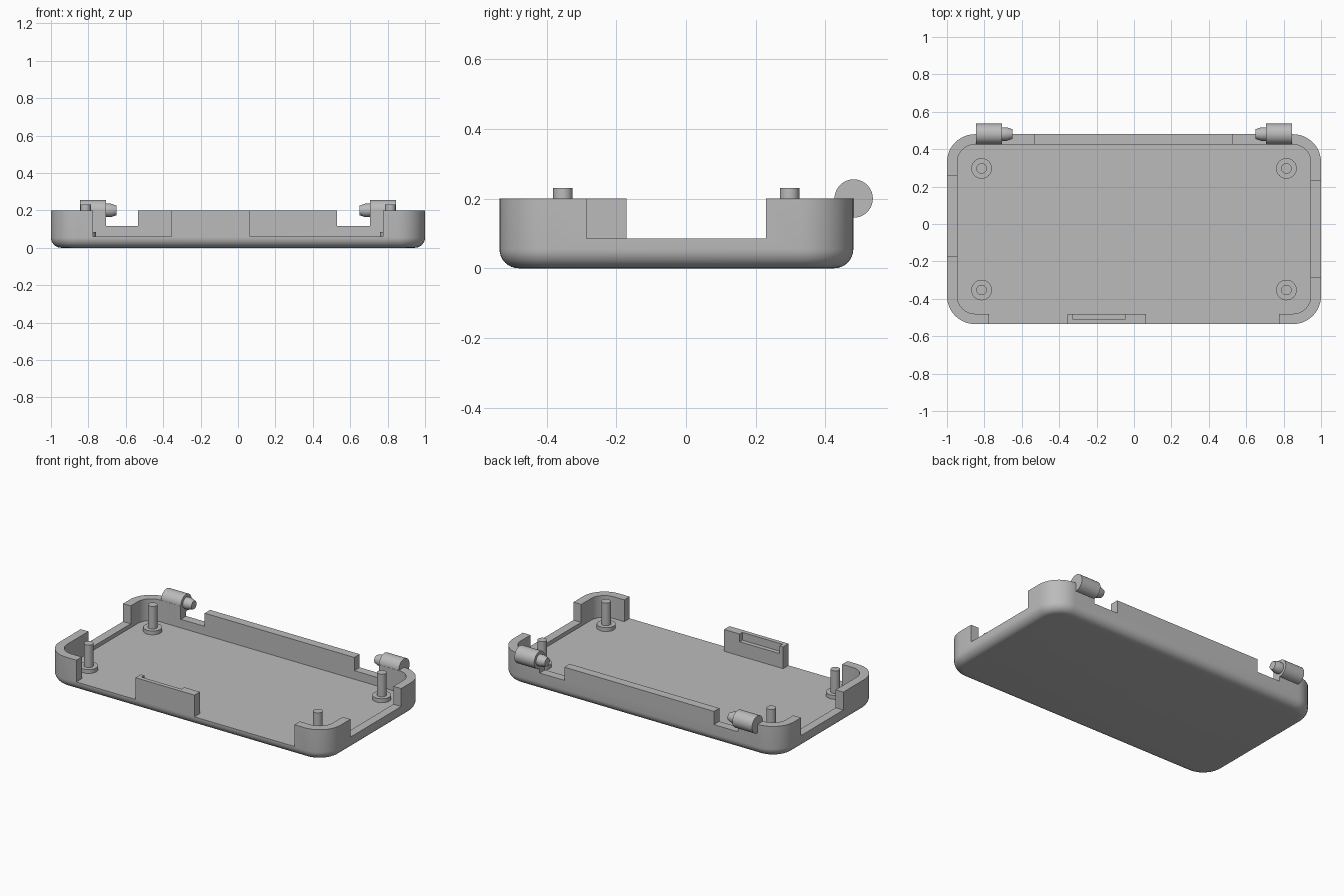
import bpy, bmesh, math
from mathutils import Matrix, Vector

if "Cube" in bpy.data.objects:
    bpy.data.objects.remove(bpy.data.objects["Cube"])

grey = bpy.data.materials.new("plain grey")
grey.use_nodes = True
colour = (0.5, 0.5, 0.5, 1)
grey.diffuse_color = colour
grey.node_tree.nodes["Principled BSDF"].inputs["Base Color"].default_value = colour

X, Y0, Y1, TOP = 1.0, -0.535, 0.48, 0.2
WALL, FLOOR, CORNER, FILLET = 0.055, 0.06, 0.15, 0.055


def finish(bm, name):
    bmesh.ops.recalc_face_normals(bm, faces=bm.faces)
    mesh = bpy.data.meshes.new(name)
    bm.to_mesh(mesh)
    bm.free()
    obj = bpy.data.objects.new(name, mesh)
    bpy.context.collection.objects.link(obj)
    mesh.materials.append(grey)
    return obj


def activate(obj):
    bpy.ops.object.select_all(action='DESELECT')
    obj.select_set(True)
    bpy.context.view_layer.objects.active = obj


def smooth(obj):
    activate(obj)
    bpy.ops.object.shade_smooth_by_angle(angle=math.radians(35))


def skin(rings, name):
    """Join closed rings of points in order and cap both ends."""
    bm = bmesh.new()
    loops = [[bm.verts.new(p) for p in ring] for ring in rings]
    n = len(loops[0])
    for a, b in zip(loops, loops[1:]):
        for i in range(n):
            j = (i + 1) % n
            bm.faces.new((a[i], a[j], b[j], b[i]))
    bm.faces.new(loops[0])
    bm.faces.new(loops[-1])
    return finish(bm, name)


def rounded_ring(inset, z, steps=12):
    """Rounded rectangle outline, moved inwards by inset."""
    r = CORNER - inset
    corners = [(X, Y1), (-X, Y1), (-X, Y0), (X, Y0)]
    pts = []
    for k, (cx, cy) in enumerate(corners):
        cx -= math.copysign(CORNER, cx)
        cy -= math.copysign(CORNER, cy)
        for i in range(steps + 1):
            t = math.pi / 2 * (k + i / steps)
            pts.append((cx + r * math.cos(t), cy + r * math.sin(t), z))
    return pts


def lathe(name, profile, origin, axis, sides=40):
    """Turn (distance, radius) pairs around an axis."""
    turn = Vector((0, 0, 1)).rotation_difference(Vector(axis)).to_matrix()
    rings = []
    for d, r in profile:
        angles = [2 * math.pi * i / sides for i in range(sides)]
        rings.append([Vector(origin) + turn @ Vector((r * math.cos(t), r * math.sin(t), d))
                      for t in angles])
    obj = skin(rings, name)
    smooth(obj)
    return obj


def cut(target, x0, x1, y0, y1, z0, z1=0.4):
    bm = bmesh.new()
    bmesh.ops.create_cube(bm, size=1, matrix=Matrix.Translation(
        ((x0 + x1) / 2, (y0 + y1) / 2, (z0 + z1) / 2))
        @ Matrix.Diagonal((x1 - x0, y1 - y0, z1 - z0, 1)))
    cutter = finish(bm, "cutter")
    cutter.hide_render = True
    mod = target.modifiers.new("cut", 'BOOLEAN')
    mod.operation = 'DIFFERENCE'
    mod.solver = 'EXACT'
    mod.object = cutter
    activate(target)
    bpy.ops.object.modifier_apply(modifier=mod.name)
    bpy.data.objects.remove(cutter)


# Tray: rounded lower edge, upright wall, inner wall and floor
rings = []
for i in range(9):
    t = math.pi / 2 * i / 8
    rings.append(rounded_ring(FILLET * (1 - math.sin(t)), FILLET * (1 - math.cos(t))))
rings += [rounded_ring(0, TOP), rounded_ring(WALL, TOP), rounded_ring(WALL, FLOOR)]
tray = skin(rings, "tray")

# Front openings on both sides of the latch tab
for x0, x1 in ((-0.775, -0.355), (0.065, 0.775)):
    cut(tray, x0, x1, Y0 - 0.1, Y0 + WALL + 0.02, FLOOR)
# Side openings
cut(tray, X - 0.1, X + 0.1, -0.285, 0.23, 0.085)
cut(tray, -X - 0.1, -X + 0.1, -0.17, 0.26, 0.085)
# Hinge clearances in the back wall
for x0, x1 in ((-0.705, -0.535), (0.53, 0.705)):
    cut(tray, x0, x1, Y1 - 0.1, Y1 + 0.1, 0.115)
# Pocket in the inner side of the latch tab
cut(tray, -0.33, -0.045, -0.508, -0.44, 0.15)
smooth(tray)

for side, s in (("left", 1), ("right", -1)):
    # Locating posts with a wide foot
    for end, y in (("front", -0.353), ("back", 0.297)):
        lathe(f"{end}_{side}_post",
              [(0.05, 0.055), (0.085, 0.055), (0.085, 0.028), (0.23, 0.028)],
              (s * 0.815, y, 0), (0, 0, 1))
    # Hinge barrel with a tapered pin pointing inwards
    lathe(f"{side}_hinge",
          [(0, 0.055), (0.14, 0.055), (0.14, 0.036), (0.165, 0.036), (0.195, 0.026)],
          (s * 0.845, 0.481, 0.2), (-s, 0, 0))
